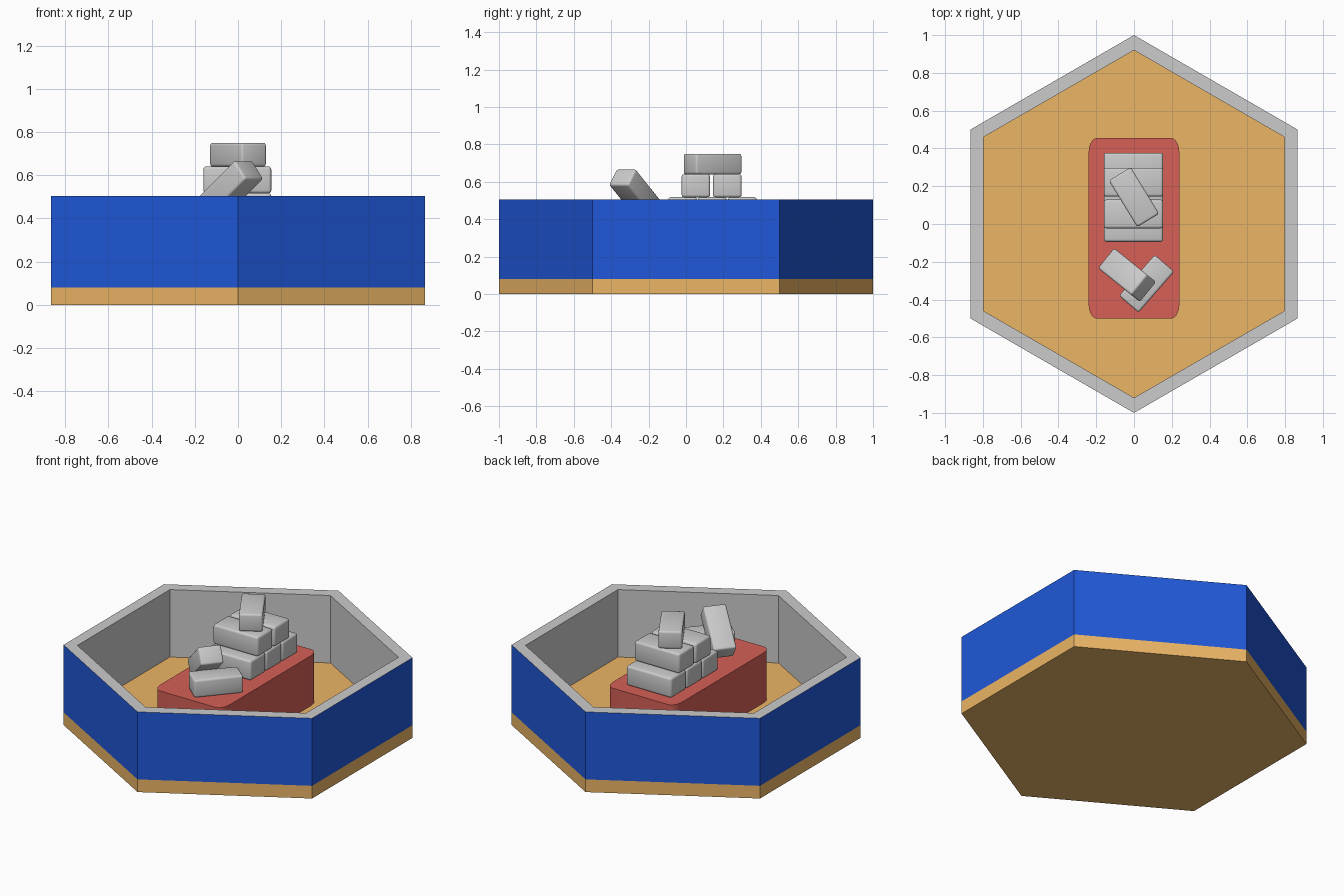
import bpy, bmesh
from math import sin, cos, pi, radians
from mathutils import Matrix

if "Cube" in bpy.data.objects:
    bpy.data.objects.remove(bpy.data.objects["Cube"])


def material(name, rgb):
    m = bpy.data.materials.new(name)
    m.diffuse_color = (*rgb, 1)
    m.use_nodes = True
    m.node_tree.nodes["Principled BSDF"].inputs["Base Color"].default_value = m.diffuse_color
    return m


sand = material("sand", (0.83, 0.46, 0.13))
blue = material("blue", (0.014, 0.098, 0.69))
red = material("red", (0.67, 0.117, 0.095))
stone = material("wall_grey", (0.51, 0.51, 0.51))


def finish(bm, name, mats=(), angle=None):
    bmesh.ops.recalc_face_normals(bm, faces=bm.faces)
    me = bpy.data.meshes.new(name)
    bm.to_mesh(me)
    bm.free()
    ob = bpy.data.objects.new(name, me)
    bpy.context.collection.objects.link(ob)
    for m in mats:
        me.materials.append(m)
    if angle:
        bpy.ops.object.select_all(action='DESELECT')
        ob.select_set(True)
        bpy.context.view_layer.objects.active = ob
        bpy.ops.object.shade_smooth_by_angle(angle=radians(angle))
    return ob


def hexagon(r):
    return [(r * cos(pi / 2 + i * pi / 3), r * sin(pi / 2 + i * pi / 3)) for i in range(6)]


def prism(name, outline, z0, z1, mat, angle=None):
    bm = bmesh.new()
    lo, hi = ([bm.verts.new((x, y, z)) for x, y in outline] for z in (z0, z1))
    n = len(outline)
    bm.faces.new(lo)
    bm.faces.new(hi)
    for i in range(n):
        j = (i + 1) % n
        bm.faces.new((lo[i], lo[j], hi[j], hi[i]))
    return finish(bm, name, [mat], angle)


# Hexagonal floor slab
prism("floor", hexagon(1.0), 0, 0.08, sand)

# Wall ring: blue outside, grey inside and on the rim
bm = bmesh.new()
rings = [[bm.verts.new((x, y, z)) for x, y in hexagon(r)]
         for r, z in ((1.0, 0.08), (1.0, 0.505), (0.92, 0.505), (0.92, 0.08))]
for k in range(4):
    a, b = rings[k], rings[(k + 1) % 4]
    for i in range(6):
        j = (i + 1) % 6
        f = bm.faces.new((a[i], a[j], b[j], b[i]))
        f.material_index = 1 if k == 0 else 0
finish(bm, "wall", [stone, blue])

# Red platform with rounded upright corners
TOP = 0.395
rx, ry = 0.045, 0.075
outline = []
for q, (sx, sy) in enumerate(((1, 1), (-1, 1), (-1, -1), (1, -1))):
    for s in range(9):
        t = (q + s / 8) * pi / 2
        outline.append((sx * (0.24 - rx) + rx * cos(t),
                        -0.023 + sy * (0.478 - ry) + ry * sin(t)))
prism("platform", outline, 0.08, TOP, red, 35)


# Bricks with softened edges
def brick(name, loc, size=(0.314, 0.152, 0.124), turn=0, tilt=0):
    bm = bmesh.new()
    bmesh.ops.create_cube(bm, size=1)
    bmesh.ops.scale(bm, vec=size, verts=bm.verts)
    bmesh.ops.bevel(bm, geom=bm.edges[:], offset=size[2] * 0.11, segments=3,
                    profile=0.5, affect='EDGES', clamp_overlap=True)
    ob = finish(bm, name, angle=35)
    ob.matrix_world = (Matrix.Translation(loc) @ Matrix.Rotation(radians(turn), 4, 'Z')
                       @ Matrix.Rotation(radians(-tilt), 4, 'Y'))


SMALL = (0.288, 0.136, 0.11)
for i, y in enumerate((-0.018, 0.141, 0.301)):
    brick(f"bottom_brick_{i + 1}", (-0.003, y, TOP + 0.061))
for i, y in enumerate((0.053, 0.221)):
    brick(f"middle_brick_{i + 1}", (-0.003, y, 0.579))
brick("top_brick", (0, 0.142, 0.695), SMALL, turn=-58.5)
brick("loose_flat_brick", (0.067, -0.316, TOP + 0.055), SMALL, turn=49)
brick("leaning_brick", (-0.037, -0.27, 0.538), SMALL, turn=-39, tilt=38)
